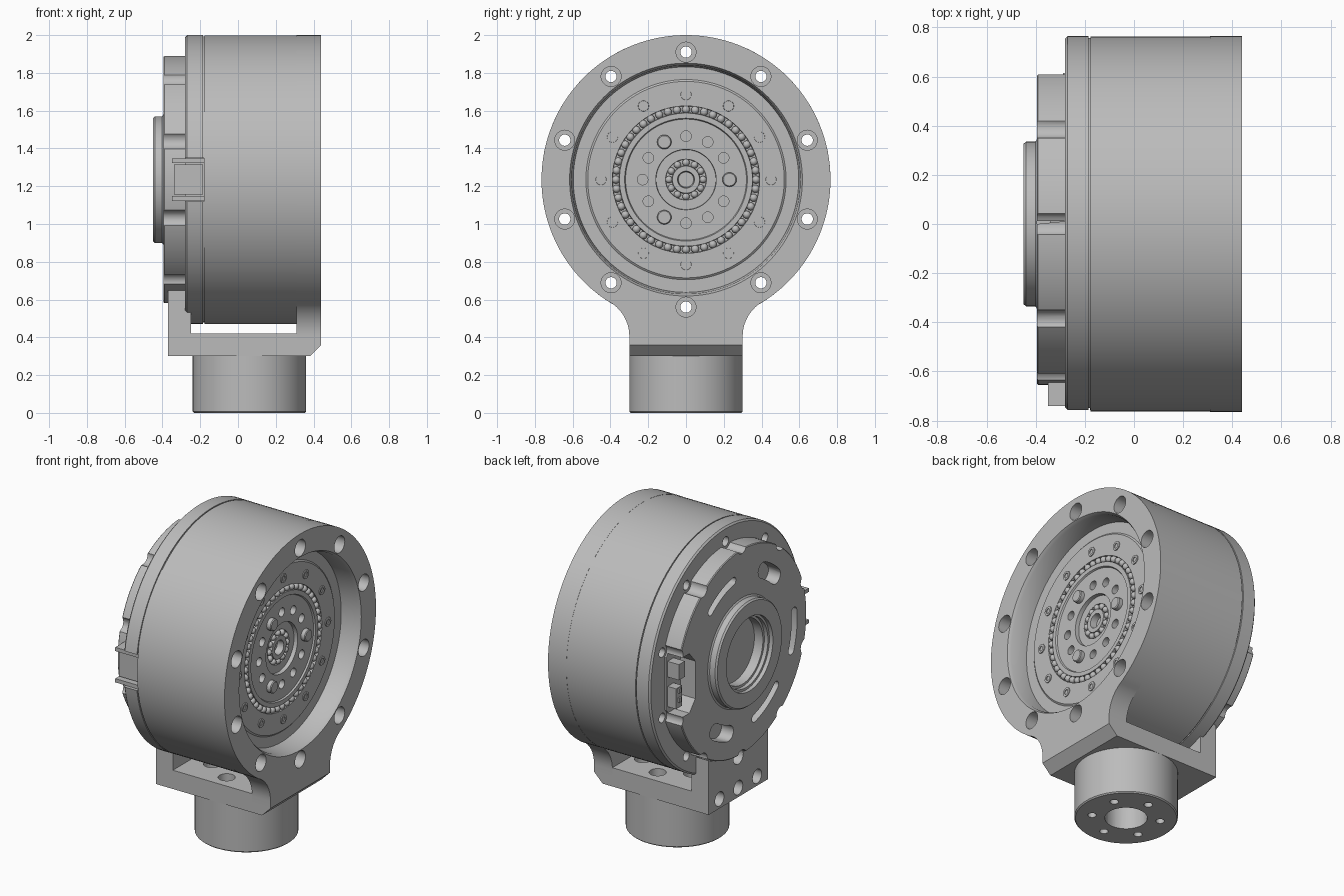
import bpy, bmesh
from math import sin, cos, pi, radians, sqrt, atan2
from mathutils import Matrix

cube = bpy.data.objects.get("Cube")
if cube:
    bpy.data.objects.remove(cube, do_unlink=True)

grey = bpy.data.materials.new("machined grey")
grey.use_nodes = True
grey.diffuse_color = (0.5, 0.5, 0.5, 1)
grey.node_tree.nodes["Principled BSDF"].inputs["Base Color"].default_value = (0.5, 0.5, 0.5, 1)

AXLE = 1.235                                   # height of the main axis (along x)
MAIN = Matrix.Translation((0, 0, AXLE))
UP = Matrix.Translation((0.06, 0, 0)) @ Matrix.Rotation(-pi / 2, 4, 'Y')
ACROSS = Matrix.Rotation(pi / 2, 4, 'Z')       # prism length along y


def ring(count, radius, start=0):
    """Evenly spaced (u, v) points on a circle, start in degrees."""
    return [(radius * cos(radians(start) + 2 * pi * i / count),
             radius * sin(radians(start) + 2 * pi * i / count)) for i in range(count)]


def arc(cu, cv, r, a0, a1, n=16):
    return [(cu + r * cos(radians(a0 + (a1 - a0) * i / n)),
             cv + r * sin(radians(a0 + (a1 - a0) * i / n))) for i in range(n + 1)]


def lathe(bm, profile, n=32, at=(0, 0), place=MAIN):
    """Revolve (length, radius) points about the local x axis."""
    loops = []
    for t, r in profile:
        pts = ring(n, r) if r > 0 else [(0, 0)]
        loops.append([bm.verts.new(place @ Matrix.Translation((t, at[0] + u, at[1] + v)).to_translation())
                      for u, v in pts])
    for a, b in zip(loops, loops[1:]):
        for i in range(n):
            j = (i + 1) % n
            quad = [a[i % len(a)], a[j % len(a)], b[j % len(b)], b[i % len(b)]]
            quad = list(dict.fromkeys(quad))
            if len(quad) > 2:
                bm.faces.new(quad)


def rod(bm, t0, t1, r, at=(0, 0), n=24, place=MAIN):
    lathe(bm, [(t0, 0), (t0, r), (t1, r), (t1, 0)], n, at, place)


def prism(bm, outline, t0, t1, place=MAIN):
    """Extrude a (u, v) outline along the local x axis."""
    a, b = [[bm.verts.new(place @ Matrix.Translation((t, u, v)).to_translation())
             for u, v in outline] for t in (t0, t1)]
    bm.faces.new(a)
    bm.faces.new(b)
    for i in range(len(a)):
        j = (i + 1) % len(a)
        bm.faces.new((a[i], a[j], b[j], b[i]))


def box(bm, t0, t1, u0, u1, v0, v1, place=MAIN):
    prism(bm, [(u0, v0), (u1, v0), (u1, v1), (u0, v1)], t0, t1, place)


def finish(name, bm):
    bmesh.ops.recalc_face_normals(bm, faces=bm.faces)
    mesh = bpy.data.meshes.new(name)
    bm.to_mesh(mesh)
    bm.free()
    mesh.materials.append(grey)
    obj = bpy.data.objects.new(name, mesh)
    bpy.context.collection.objects.link(obj)
    return obj


def cut(obj, bm):
    cutter = finish("cutter", bm)
    cutter.hide_render = True
    mod = obj.modifiers.new("cut", 'BOOLEAN')
    mod.operation, mod.solver, mod.object = 'DIFFERENCE', 'EXACT', cutter
    with bpy.context.temp_override(object=obj, active_object=obj):
        bpy.ops.object.modifier_apply(modifier=mod.name)
    bpy.data.objects.remove(cutter, do_unlink=True)


BOLTS = ring(10, 0.675, 90)

# Drum, rear rim and stepped gearbox face
bm = bmesh.new()
lathe(bm, [(-.28, 0), (-.28, .755), (-.27, .765), (-.185, .765), (-.185, .757), (-.178, .757),
           (-.178, .764), (.312, .764), (.312, .53), (.32, .52), (.32, .39), (.295, .388),
           (.295, .355), (.32, .352), (.32, .325), (.31, .32), (.31, .16), (.285, .158),
           (.285, .108), (.27, .106), (.27, .075), (.292, .072), (.292, .045), (.25, .04),
           (.25, 0)], 128)
drum = finish("drum_housing", bm)
bm = bmesh.new()
for p in BOLTS:
    rod(bm, -.4, .5, .03, p)
for i, p in enumerate(ring(12, .23)):
    if i % 4:
        rod(bm, .27, .4, .028, p)
box(bm, -.4, -.18, -.9, -.66, -.115, .115)
cut(drum, bm)

# Output pins, face screws and bearing balls
bm = bmesh.new()
for p in ring(3, .23):
    lathe(bm, [(.29, 0), (.29, .038), (.335, .038), (.34, .033), (.34, 0)], 24, p)
output_pins = finish("output_pins", bm)
bm = bmesh.new()
for p in ring(12, .45):
    lathe(bm, [(.31, 0), (.31, .03), (.325, .028), (.325, .015), (.316, .015), (.316, 0)], 18, p)
face_screws = finish("face_screws", bm)
bm = bmesh.new()
for count, radius, size, depth in ((48, .371, .021, .308), (12, .09, .019, .28)):
    for u, v in ring(count, radius):
        bmesh.ops.create_uvsphere(bm, u_segments=12, v_segments=8, radius=size,
                                  matrix=MAIN @ Matrix.Translation((depth, u, v)))
bearing_balls = finish("bearing_balls", bm)

# Bracket front plate: a ring blending into a straight neck
fillet = arc(.51, -.829, .21, 180, 121.5, 10)
start = -58.5
neck = [(.3, .36 - AXLE)] + fillet
outline = neck + arc(0, 0, .765, start + 1.5, 180 - start - 1.5, 110) + [(-u, v) for u, v in reversed(neck)]
bm = bmesh.new()
prism(bm, outline, .31, .44)
plate = finish("bracket_front_plate", bm)
bm = bmesh.new()
lathe(bm, [(.29, 0), (.29, .595), (.42, .605), (.45, .622), (.45, 0)], 128)
for p in BOLTS:
    lathe(bm, [(.29, 0), (.29, .03), (.34, .03), (.34, .053), (.45, .053), (.45, 0)], 24, p)
cut(plate, bm)

# Bracket base with chamfered front edge and counterbores
bm = bmesh.new()
prism(bm, [(-x, z) for x, z in ((-.25, .3), (.38, .3), (.44, .36), (.31, .36), (.31, .42), (-.25, .42))],
      -.3, .3, ACROSS)
base = finish("bracket_base", bm)
bm = bmesh.new()
for p in ring(6, .2):
    rod(bm, .35, .5, .05, p, place=UP)
cut(base, bm)

# Bracket rear tab, hollowed to clear the cover
half = 27
bm = bmesh.new()
prism(bm, [(-.3, .3 - AXLE), (.3, .3 - AXLE)] + [(.3, -sqrt(.66 ** 2 - .09))]
      + arc(0, 0, .66, -90 + half - .2, -90 - half + .2, 24) + [(-.3, -sqrt(.66 ** 2 - .09))], -.37, -.25)
tab = finish("bracket_rear_tab", bm)
bm = bmesh.new()
for u in (-.19, 0, .19):
    rod(bm, -.4, -.28, .045, (u, .36 - AXLE))
rod(bm, -.4, -.2, .05, (0, -.675))
cut(tab, bm)

# Round mounting post
bm = bmesh.new()
lathe(bm, [(0, 0), (0, .293), (.007, .3), (.3, .3), (.3, 0)], 64, place=UP)
post = finish("mounting_post", bm)
bm = bmesh.new()
rod(bm, -.1, .25, .123, n=40, place=UP)
for p in ring(6, .2):
    rod(bm, -.1, .12, .025, p, place=UP)
cut(post, bm)

# Rear cover with raised hub and stepped bore
bm = bmesh.new()
lathe(bm, [(-.27, 0), (-.27, .655), (-.39, .655), (-.395, .65), (-.395, .345), (-.402, .335),
           (-.44, .335), (-.45, .326), (-.45, .235), (-.425, .235), (-.425, .22), (-.4, .22),
           (-.4, .205), (-.34, .205), (-.34, 0)], 128)
cover = finish("rear_cover", bm)
bm = bmesh.new()
for p in BOLTS:                                # scallops around the bolts
    rod(bm, -.5, -.2, .048, p)
cut(cover, bm)
bm = bmesh.new()                               # curved vents with rounded ends
for mid, r, w, span in ((65, .49, .025, 15), (125, .49, .05, 9), (187, .53, .028, 13),
                        (240, .49, .025, 15), (295, .49, .05, 9)):
    lo, hi = mid - span, mid + span
    ends = [(r * cos(radians(a)), r * sin(radians(a))) for a in (lo, hi)]
    prism(bm, arc(0, 0, r + w, lo, hi) + arc(*ends[1], w, hi, hi + 180, 8)[1:-1]
          + arc(0, 0, r - w, hi, lo) + arc(*ends[0], w, lo + 180, lo + 360, 8)[1:-1], -.5, -.31)
cut(cover, bm)
bm = bmesh.new()                               # flat side
box(bm, -.5, -.2, .615, .8, -.4, .4)
cut(cover, bm)
bm = bmesh.new()                               # connector pocket
prism(bm, [(.7, .19), (.53, .19), (.47, .12), (.47, -.12), (.53, -.19), (.7, -.19)], -.5, -.29)
cut(cover, bm)

# Electrical connectors on both sides of the cover
bm = bmesh.new()
box(bm, -.37, -.28, .54, .6, .04, .14)
box(bm, -.35, -.28, .54, .6, -.15, -.02)
for v in (-.115, -.055):
    box(bm, -.36, -.34, .56, .58, v, v + .03)
left_connectors = finish("pocket_connectors", bm)
bm = bmesh.new()
box(bm, -.34, -.185, -.715, -.6, -.08, .08)
for s in (-1, 1):
    box(bm, -.35, -.175, -.74, -.6, s * .1 - .012, s * .1 + .012)
rod(bm, .715, .725, .045, (.26, 0), place=MAIN @ Matrix.Rotation(-pi / 2, 4, 'Z'))
side_connector = finish("side_connector", bm)

# Smooth the round surfaces, keep machined edges crisp
bpy.ops.object.select_all(action='DESELECT')
parts = [drum, output_pins, face_screws, bearing_balls, plate, base, tab, post, cover]
for obj in parts:
    obj.select_set(True)
bpy.context.view_layer.objects.active = drum
bpy.ops.object.shade_smooth_by_angle(angle=radians(30))
